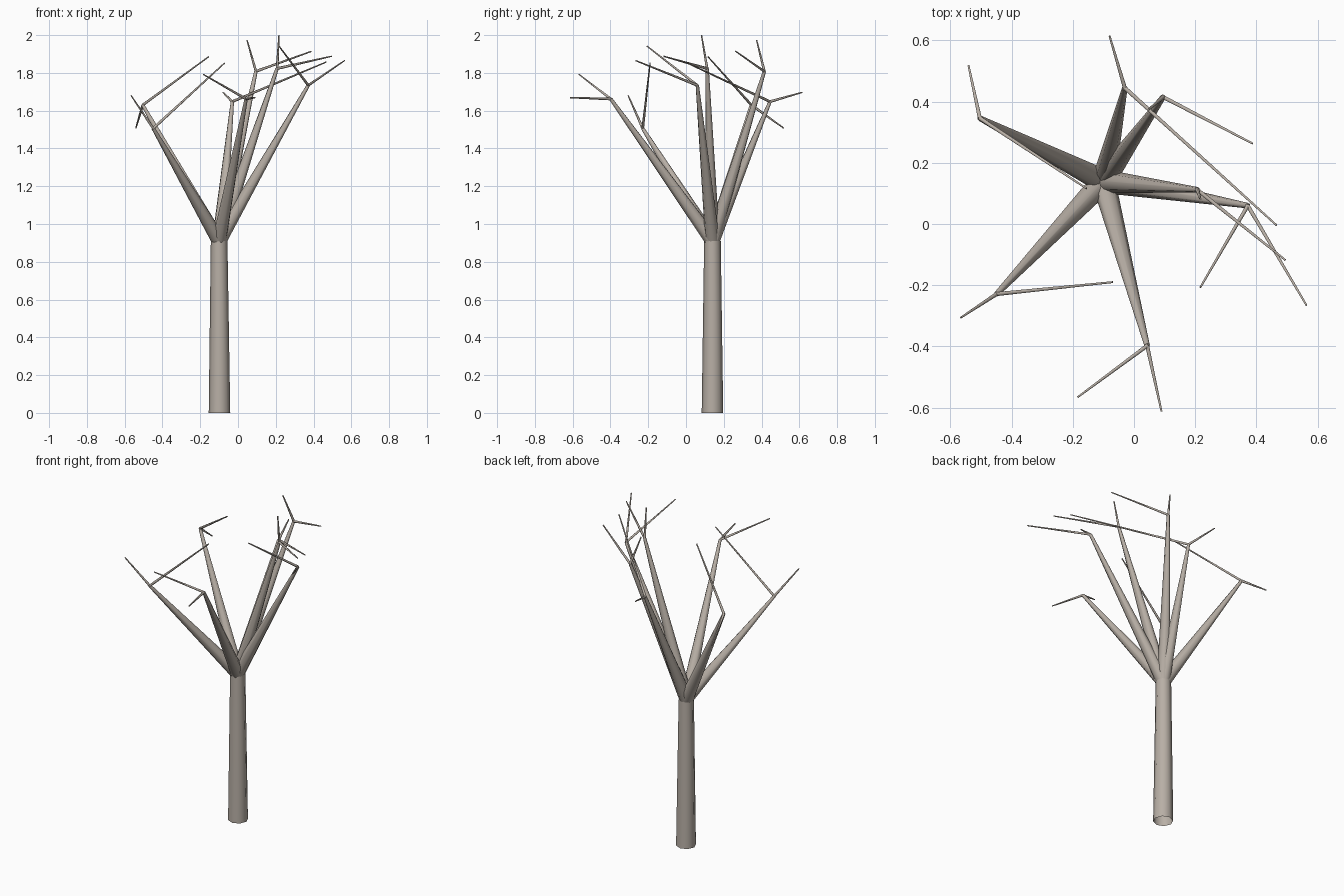
import bpy
from mathutils import Vector

# Warm grey bark
bark = bpy.data.materials.new("bark")
bark.diffuse_color = (0.48, 0.43, 0.38, 1)


def limb(name, a, b, r1, r2, sides=8, fill='NGON'):
    """Tapered round limb from point a to point b."""
    a, b = Vector(a), Vector(b)
    d = b - a
    bpy.ops.mesh.primitive_cone_add(vertices=sides, radius1=r1, radius2=r2,
                                    depth=d.length, end_fill_type=fill,
                                    location=(a + b) / 2)
    ob = bpy.context.object
    ob.name = name
    ob.rotation_mode = 'QUATERNION'
    ob.rotation_quaternion = d.to_track_quat('Z', 'Y')
    ob.data.materials.append(bark)
    bpy.ops.object.shade_smooth_by_angle(angle=1.05)
    return ob


# Trunk, open at the foot
crown = (-0.10, 0.14, 0.91)
limb("trunk", (-0.098, 0.14, 0), crown, 0.057, 0.044, fill='NOTHING')

# Each branch tip with the ends of its two twigs
branches = [
    ((-0.504, 0.346, 1.630), (-0.541, 0.518, 1.507), (-0.155, 0.116, 1.886)),
    ((-0.030, 0.445, 1.648), (-0.080, 0.615, 1.697), (0.466, -0.004, 1.857)),
    ((0.095, 0.415, 1.808), (0.048, 0.374, 1.973), (0.388, 0.263, 1.914)),
    ((0.207, 0.112, 1.823), (0.217, 0.082, 2.000), (0.495, -0.118, 1.888)),
    ((0.372, 0.060, 1.734), (0.217, -0.207, 1.942), (0.564, -0.266, 1.865)),
    ((0.043, -0.398, 1.662), (-0.184, -0.566, 1.792), (0.090, -0.613, 1.669)),
    ((-0.449, -0.229, 1.506), (-0.070, -0.190, 1.853), (-0.566, -0.306, 1.680)),
]

# Branches and twigs
for i, (tip, *ends) in enumerate(branches, 1):
    limb(f"branch_{i}", crown, tip, 0.039, 0.009)
    for j, end in enumerate(ends, 1):
        limb(f"twig_{i}_{j}", tip, end, 0.0075, 0.0035, 6)
